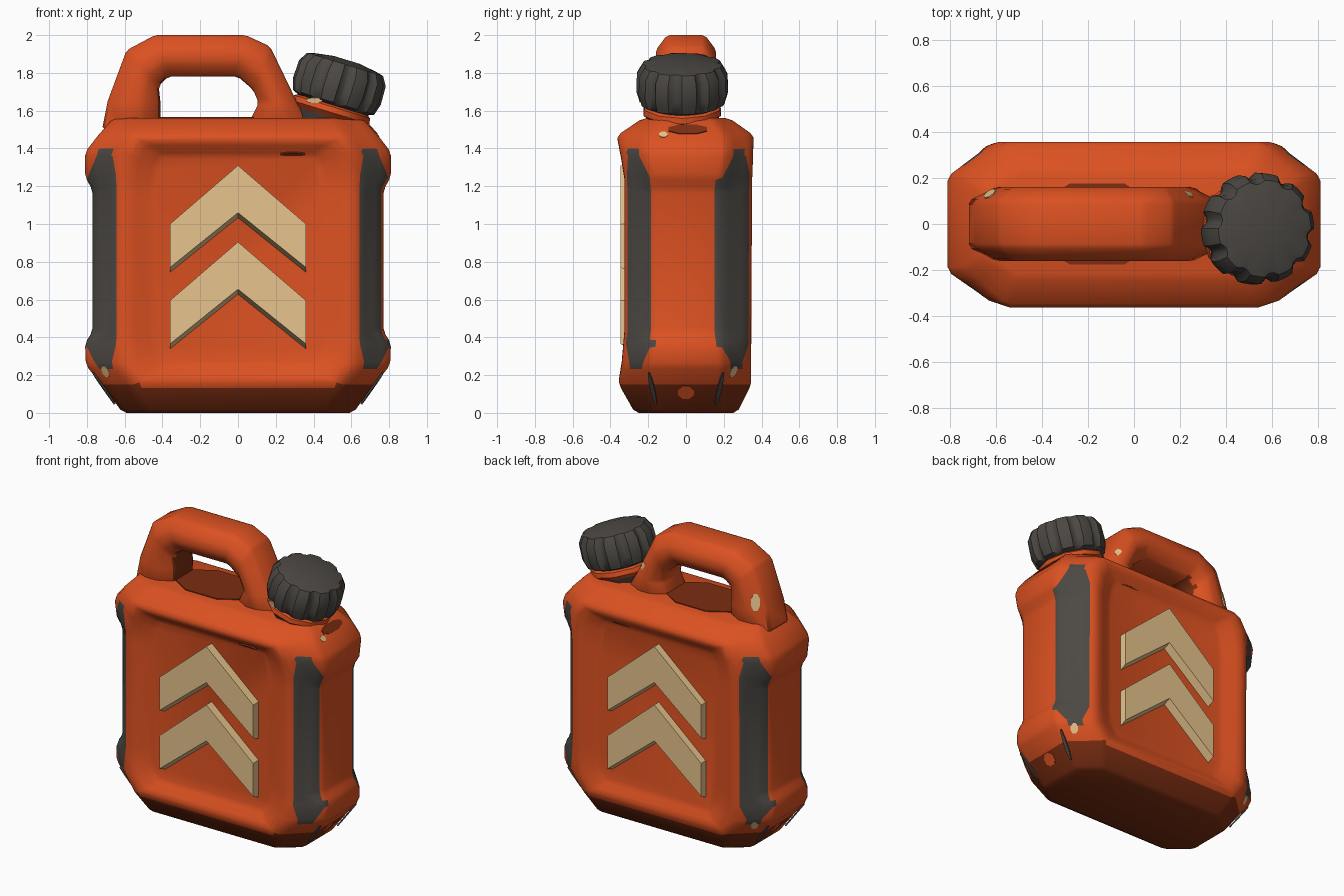
import bpy, bmesh, math
from mathutils import Matrix, Vector

cube = bpy.data.objects.get("Cube")
if cube:
    bpy.data.objects.remove(cube, do_unlink=True)


def material(name, rgb):
    m = bpy.data.materials.new(name)
    m.use_nodes = True
    m.diffuse_color = (*rgb, 1)
    bsdf = m.node_tree.nodes["Principled BSDF"]
    bsdf.inputs["Base Color"].default_value = (*rgb, 1)
    bsdf.inputs["Roughness"].default_value = 0.7
    return m


orange = material("orange paint", (0.71, 0.082, 0.015))
grey = material("dark grey rubber", (0.072, 0.065, 0.057))
tan = material("tan stripe", (0.89, 0.61, 0.29))
brown = material("burnt brown", (0.2, 0.027, 0.006))
ORANGE, GREY, BROWN = range(3)


def finish(bm, name, mats, bevel=0.0, angle=60):
    bmesh.ops.recalc_face_normals(bm, faces=bm.faces)
    mesh = bpy.data.meshes.new(name)
    bm.to_mesh(mesh)
    bm.free()
    ob = bpy.data.objects.new(name, mesh)
    bpy.context.collection.objects.link(ob)
    for m in mats:
        mesh.materials.append(m)
    bpy.ops.object.select_all(action="DESELECT")
    ob.select_set(True)
    bpy.context.view_layer.objects.active = ob
    bpy.ops.object.shade_smooth_by_angle(angle=math.radians(angle))
    if bevel:
        mod = ob.modifiers.new("soft edges", "BEVEL")
        mod.width = bevel
        mod.segments = 1
        mod.limit_method = "ANGLE"
        mod.angle_limit = math.radians(20)


def add_ring(bm, points):
    return [bm.verts.new(p) for p in points]


def add_face(bm, verts, mat=0):
    bm.faces.new(verts).material_index = mat


def bridge(bm, a, b):
    for i in range(len(a)):
        j = (i + 1) % len(a)
        add_face(bm, (a[i], a[j], b[j], b[i]))


def loft(bm, rings):
    loops = [add_ring(bm, r) for r in rings]
    for a, b in zip(loops, loops[1:]):
        bridge(bm, a, b)
    bm.faces.new(loops[0])
    bm.faces.new(loops[-1])


# Body: stacked chamfered outlines, each chamfer split in three for the strips
# z, half width, front depth, back depth, front face half width, side face half depth
levels = [
    (0.00, 0.61, 0.27, 0.27, 0.47, 0.16),
    (0.15, 0.72, 0.355, 0.345, 0.54, 0.18),
    (0.25, 0.805, 0.34, 0.345, 0.62, 0.19),
    (0.37, 0.81, 0.33, 0.345, 0.63, 0.18),
    (0.43, 0.77, 0.325, 0.345, 0.63, 0.17),
    (1.18, 0.77, 0.325, 0.35, 0.63, 0.17),
    (1.25, 0.81, 0.325, 0.35, 0.63, 0.18),
    (1.38, 0.81, 0.345, 0.355, 0.61, 0.21),
    (1.47, 0.74, 0.362, 0.357, 0.56, 0.20),
    (1.56, 0.66, 0.23, 0.23, 0.50, 0.14),
]
bm = bmesh.new()
rings = []
for z, hx, f, b, ix, iy in levels:
    corners = [((ix, -f), (hx, -iy)), ((hx, iy), (ix, b)),
               ((-ix, b), (-hx, iy)), ((-hx, -iy), (-ix, -f))]
    rings.append(add_ring(bm, [Vector((*p, z)).lerp(Vector((*q, z)), t)
                               for p, q in corners for t in (0, 0.3, 0.7, 1)]))
last = len(rings) - 1
for k in range(last):
    a, b = rings[k], rings[k + 1]
    if k == 6:
        a, b = b, a
    for i in range(16):
        j, part = (i + 1) % 16, i % 4
        if i in (7, 15) and 1 <= k < last - 1:
            continue
        if k in (2, 6) and part in (0, 2):
            # slanted strip ends
            tip, edge = (a[j], a[i]) if part == 0 else (a[i], a[j])
            add_face(bm, (tip, b[j], b[i]), GREY)
            add_face(bm, (tip, edge, b[i] if part == 0 else b[j]), ORANGE)
        else:
            mat = BROWN if k == 0 else GREY if 2 <= k <= 6 and part < 3 else ORANGE
            add_face(bm, (a[i], a[j], b[j], b[i]), mat)
add_face(bm, rings[0], BROWN)
add_face(bm, rings[-1])

# Recessed panels, front and back
for right, left, panel_y in ((0, 15, -0.288), (7, 8, 0.297)):
    wall = rings[1:last]
    rim = [r[right] for r in wall] + [r[left] for r in reversed(wall)]

    def shrink(sx, sz, y=None):
        return add_ring(bm, [(v.co.x * sx, v.co.y if y is None else y,
                              (v.co.z - 0.81) * sz + 0.81) for v in rim])

    lip = shrink(0.89, 0.94)
    floor = shrink(0.73, 0.84, panel_y)
    bridge(bm, rim, lip)
    bridge(bm, lip, floor)
    bm.faces.new(floor)
finish(bm, "body", [orange, grey, brown], 0.02)

# Handle: octagonal tube between an outer and an inner outline
outer = [(-0.72, 1.5), (-0.69, 1.65), (-0.59, 1.92), (-0.44, 2.0),
         (0.04, 2.0), (0.17, 1.94), (0.31, 1.65), (0.40, 1.5)]
inner = [(-0.41, 1.5), (-0.41, 1.64), (-0.42, 1.73), (-0.37, 1.78),
         (0.0, 1.78), (0.08, 1.71), (0.11, 1.64), (0.04, 1.5)]
half = [(0, 0.10), (0.36, 0.16), (0.66, 0.16), (1, 0.10)]
section = half + [(t, -y) for t, y in reversed(half)]
bm = bmesh.new()
loft(bm, [[(o[0] + (i[0] - o[0]) * t, y, o[1] + (i[1] - o[1]) * t)
           for t, y in section] for o, i in zip(outer, inner)])
for face in bm.faces:
    # scorched inner side of the rear leg and its arch
    c = face.calc_center_median()
    if abs(c.y) < 0.01 and -0.45 < c.x < -0.36 and 1.52 < c.z < 1.8:
        face.material_index = 1
finish(bm, "handle", [orange, brown], 0.015)

# Chevrons, two on each side, with a sloping lower edge
chevron = [(0, 1.31), (0.36, 1.0), (0.36, 0.77), (0, 1.06), (-0.36, 0.77), (-0.36, 1.0)]
for side, sign in (("front", -1), ("back", 1)):
    for place, drop in (("upper", 0), ("lower", 0.405)):
        bm = bmesh.new()
        top = add_ring(bm, [(x, sign * 0.348, z - drop) for x, z in chevron])
        base = add_ring(bm, [(x, sign * 0.28, z - drop - (0.03 if i in (2, 3, 4) else 0))
                             for i, (x, z) in enumerate(chevron)])
        bridge(bm, top, base)
        for loop in (top, base):
            bm.faces.new((loop[0], loop[1], loop[2], loop[3]))
            bm.faces.new((loop[0], loop[3], loop[4], loop[5]))
        finish(bm, f"{side}_{place}_chevron", [tan], angle=25)

# Tilted filler cap and its neck
tilt = Matrix.Translation((0.535, -0.02, 1.74)) @ Matrix.Rotation(math.radians(17), 4, "Y")


def turned(name, mat, profile, lobes, pattern, angle=40):
    bm = bmesh.new()
    n = lobes * len(pattern)
    rings = []
    for h, r, notch in profile:
        radii = [r - notch * pattern[i % len(pattern)] for i in range(n)]
        rings.append([tilt @ Vector((d * math.cos(math.tau * i / n),
                                     d * math.sin(math.tau * i / n), h))
                      for i, d in enumerate(radii)])
    loft(bm, rings)
    finish(bm, name, [mat], angle=angle)


turned("neck_base", grey, [(-0.25, 0.15, 0), (-0.20, 0.175, 0), (-0.17, 0.19, 0)], 10, [0])
turned("filler_neck", orange, [(-0.185, 0.18, 0), (-0.155, 0.215, 0),
                               (-0.125, 0.21, 0), (-0.105, 0.18, 0)], 10, [0])
turned("filler_cap", grey, [(-0.115, 0.19, 0), (-0.10, 0.225, 0.02), (-0.04, 0.243, 0.025),
                            (0.06, 0.24, 0.025), (0.11, 0.21, 0.015),
                            (0.12, 0.17, 0), (0.135, 0.07, 0)], 10, [0, 0, 0, 0, 1, 1])


# Worn patches: thin eight-sided plates lying on the paint
def patch(name, mat, centre, normal, size):
    bm = bmesh.new()
    bmesh.ops.create_cone(bm, cap_ends=True, segments=8, radius1=1, radius2=1, depth=0.009)
    turn = Vector(normal).to_track_quat("Z", "Y").to_matrix().to_4x4()
    bm.transform(Matrix.Translation(centre) @ turn @ Matrix.Diagonal((*size, 1, 1))
                 @ Matrix.Rotation(math.pi / 8, 4, "Z"))
    finish(bm, name, [mat], angle=30)


patch("deck_patch", brown, (-0.16, 0, 1.561), (0, 0, 1), (0.31, 0.19))
patch("shoulder_patch", brown, (0.714, 0.01, 1.5), (0.75, 0, 0.66), (0.11, 0.035))
patch("shoulder_chip", tan, (0.735, -0.12, 1.472), (0.75, 0, 0.66), (0.025, 0.02))
patch("left_handle_chip", tan, (0.235, 0.13, 1.72), (0.5, 0.8, 0.2), (0.025, 0.03))
patch("right_handle_chip", tan, (-0.625, 0.13, 1.7), (-0.55, 0.83, 0.2), (0.03, 0.06))
patch("neck_chip", tan, (0.405, -0.2, 1.655), (-0.4, -0.9, -0.1), (0.05, 0.015))
for name, s in (("front", -1), ("back", 1)):
    patch(name + "_panel_mark", brown, (0.29, s * 0.302, 1.37), (0, s * 0.7, -0.7), (0.07, 0.012))
for name, sx, sy in (("back_left", 1, 1), ("back_right", -1, 1), ("front_right", -1, -1)):
    patch(name + "_corner_chip", tan, (sx * 0.70, sy * 0.25, 0.22),
          (sx * 0.58, sy * 0.67, -0.46), (0.025, 0.035))
for name, s in (("left", 1), ("right", -1)):
    patch(name + "_lower_spot", orange, (s * 0.69, 0, 0.11), (s * 0.8, 0, -0.59), (0.045, 0.045))
    for end, sy in (("front", -1), ("back", 1)):
        patch(f"{name}_{end}_seam", grey, (s * 0.71, sy * 0.178, 0.13),
              (s * 0.75, sy * 0.25, -0.58), (0.012, 0.11))
